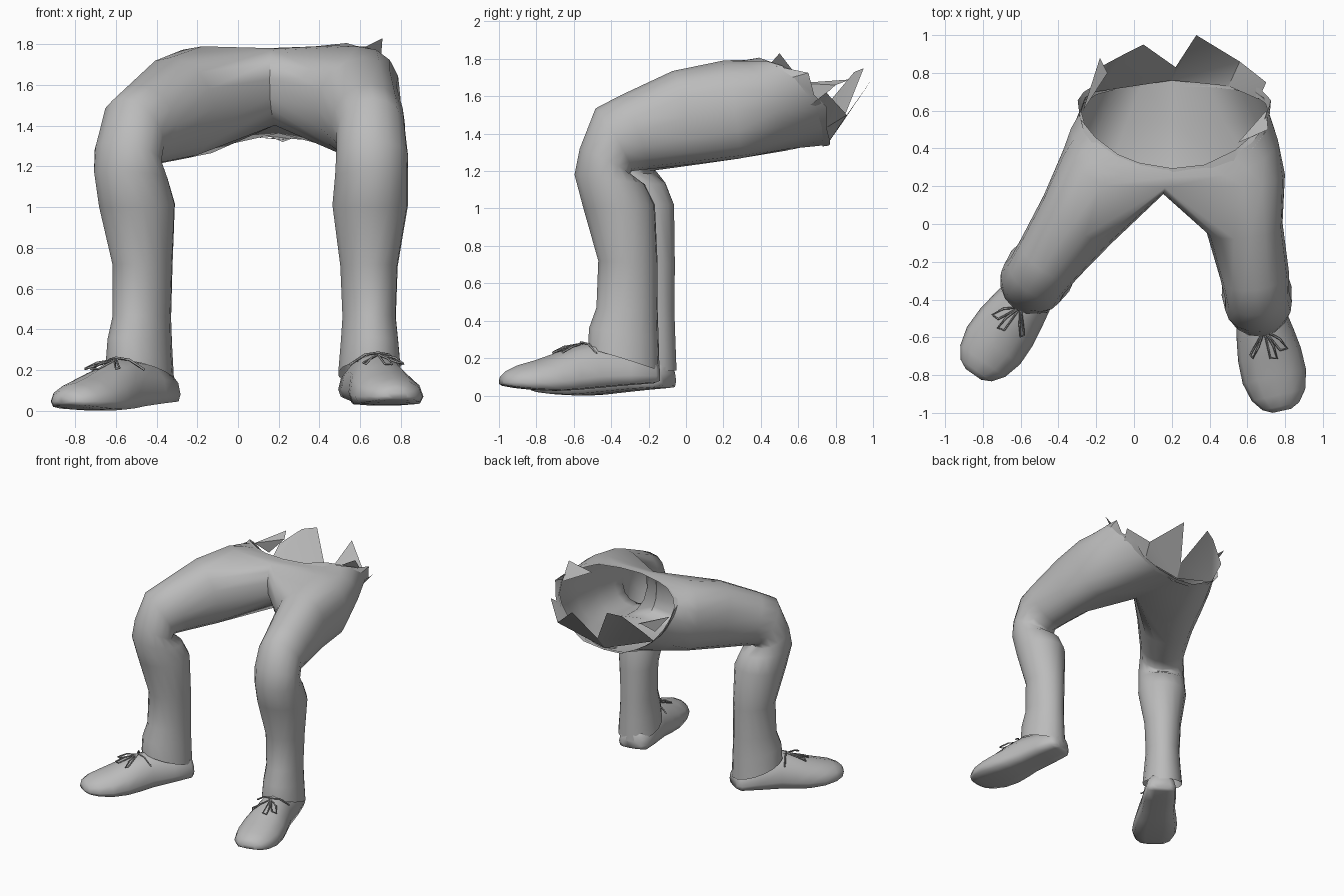
import bpy, bmesh, math, random
from mathutils import Vector

if "Cube" in bpy.data.objects:
    bpy.data.objects.remove(bpy.data.objects["Cube"])

random.seed(4)
grey = bpy.data.materials.new("plain grey")
grey.diffuse_color = (0.5, 0.5, 0.5, 1)
grey.use_nodes = True
grey.node_tree.nodes["Principled BSDF"].inputs["Base Color"].default_value = grey.diffuse_color
dark = bpy.data.materials.new("dark grey lace")
dark.diffuse_color = (0.3, 0.3, 0.3, 1)
dark.use_nodes = True
dark.node_tree.nodes["Principled BSDF"].inputs["Base Color"].default_value = dark.diffuse_color

# Legs: side sign, shin axis x, y, outward yaw, foot yaw, lift of the shoe, outer hip fullness
LEGS = {"right": (-1, -0.475, -0.22, 35, 35, 0.0, 0.96), "left": (1, 0.645, -0.32, 7, 12.5, 0.025, 0.8)}
FOOT_SHIFT = {"right": Vector((0.018, -0.015, 0)), "left": Vector((-0.01, 0, 0))}
N = 16

# Trouser rings: front (s, z), back (s, z), half width; s runs forward of the shin
RINGS = [(.205, .25, -.18, .13, .155), (.20, .36, -.175, .30, .143),
         (.16, .47, -.17, .45, .132), (.15, .72, -.17, .70, .142),
         (.23, 1.0, -.155, 1.02, .187), (.278, 1.18, -.10, 1.13, .18),
         (.25, 1.32, -.02, 1.185, .178), (.165, 1.535, -.03, 1.20, .17),
         (.03, 1.605, -.12, 1.21, .182), (-.25, 1.735, -.36, 1.237, .225),
         (-.52, 1.79, -.60, 1.265, .280)]

# Shoe sections: s, half width, bottom z, top z
SHOE = [(-.17, .075, .05, .16), (-.14, .115, .04, .20), (.0, .13, .03, .24), (.17, .135, .015, .265),
        (.28, .155, .005, .24), (.38, .17, 0, .205), (.50, .172, .005, .163),
        (.60, .145, .015, .135), (.66, .10, .025, .105), (.685, .05, .035, .08)]
SECTION = [(-.9, .03), (-.4, .0), (.4, .0), (.9, .03), (1, .25), (.88, .6), (.52, .88),
           (0, 1), (-.52, .88), (-.88, .6), (-1, .25)]


def axes(side, yaw):
    """Forward and outward directions of a leg."""
    a = math.radians(yaw)
    return (Vector((side * math.sin(a), -math.cos(a), 0)),
            Vector((side * math.cos(a), math.sin(a), 0)))


def finish(bm, name, angle=50, recalc=True):
    if recalc:
        bmesh.ops.recalc_face_normals(bm, faces=bm.faces)
    me = bpy.data.meshes.new(name)
    bm.to_mesh(me)
    bm.free()
    ob = bpy.data.objects.new(name, me)
    bpy.context.collection.objects.link(ob)
    me.materials.append(grey)
    bpy.ops.object.select_all(action='DESELECT')
    ob.select_set(True)
    bpy.context.view_layer.objects.active = ob
    bpy.ops.object.shade_smooth_by_angle(angle=math.radians(angle))
    return ob


def bridge(bm, a, b):
    n = len(a)
    for i in range(n):
        bm.faces.new((a[i], a[(i + 1) % n], b[(i + 1) % n], b[i]))


def boxy(v, e):
    return math.copysign(abs(v) ** e, v)


# Trousers: two leg tubes that share a crotch seam, then the seat up to the waist
def ring_points(leg, ring):
    side, x, y, yaw, _, _, full = leg
    fwd, out = axes(side, yaw)
    base = Vector((x, y, 0))
    f = base + fwd * ring[0] + Vector((0, 0, ring[1]))
    b = base + fwd * ring[2] + Vector((0, 0, ring[3]))
    c, v = (f + b) / 2, (f - b) / 2
    pts = []
    for k in range(N):
        co, si = (math.cos(k * math.tau / N), math.sin(k * math.tau / N))
        if ring[0] < 0 and si > 0.01:
            co, si = boxy(co, .85), boxy(si, .85) * full
        pts.append(c + v * co + out * ring[4] * si)
    return pts


bm = bmesh.new()
hips = {n: ring_points(l, RINGS[-1]) for n, l in LEGS.items()}
seam = {}
for k in range(9, 16):
    p = (hips["right"][k] + hips["left"][k]) / 2
    p.z += 0.11 * max(0, (1.55 - p.z) / 0.25)
    p.y += 0.025
    p.x -= 0.03
    seam[k] = bm.verts.new(p)
top = {}
for n, leg in LEGS.items():
    rows = [[bm.verts.new(p) for p in ring_points(leg, r)] for r in RINGS[:-1]]
    top[n] = [seam[k] if k in seam else bm.verts.new(hips[n][k]) for k in range(N)]
    rows.append(top[n])
    for a, b in zip(rows, rows[1:]):
        bridge(bm, a, b)
loop = [seam[15]] + top["left"][:9] + [seam[9]] + top["right"][8::-1]


def waist_point(j, grow=1.0):
    t = j * math.tau / 20
    q = boxy(math.cos(t), .95)
    s = boxy(math.sin(t), .9)
    return Vector((.215 + .495 * grow * s,
                   .60 - .235 * q - .075 * q * q,
                   1.57 + (.115 + .22 * q - .125 * q * q) * grow + .02 * s))


middle = [bm.verts.new(v.co.lerp(waist_point(j, 1.04), .55)) for j, v in enumerate(loop)]
waist = [bm.verts.new(waist_point(j)) for j in range(20)]
bridge(bm, loop, middle)
bridge(bm, middle, waist)
finish(bm, "trousers", 70)

# Crumpled waistband: a loose uneven strip around the opening
bm = bmesh.new()
low, high = [], []
for j in range(20):
    p = waist_point(j, 1.015)
    side = abs(math.sin(j * math.tau / 20))
    low.append(bm.verts.new(p + Vector((0, -.03, -.005))))
    high.append(bm.verts.new(p + Vector((random.uniform(-.02, .01), random.uniform(0, .06) * side + .005,
                                         random.uniform(-.03, .03) * side))))
bridge(bm, low, high)
finish(bm, "waistband", 30)

# Torn flaps standing on the rim, facing into the opening
FLAPS = [[(-.2, .70, 1.49), (.2, .76, 1.35), (.22, .83, 1.45), (.05, .95, 1.75), (-.05, .90, 1.73), (-.2, .82, 1.6)],
         [(.2, .76, 1.35), (.5, .73, 1.42), (.56, .86, 1.5), (.33, 1.0, 1.70), (.22, .83, 1.45)],
         [(.5, .73, 1.42), (.66, .66, 1.55), (.70, .75, 1.62), (.56, .86, 1.5)],
         [(.55, .43, 1.75), (.70, .60, 1.70), (.71, .50, 1.83)],
         [(-.27, .60, 1.67), (-.21, .70, 1.57), (-.14, .80, 1.66), (-.18, .88, 1.69)],
         [(.1, .74, 1.37), (.35, .74, 1.37), (.22, .74, 1.32)]]
bm = bmesh.new()
for pts in FLAPS:
    vs = [bm.verts.new(p) for p in pts]
    for i in range(1, len(vs) - 1):
        face = bm.faces.new((vs[0], vs[i], vs[i + 1]))
        face.normal_update()
        if face.normal.z < 0:
            face.normal_flip()
finish(bm, "torn_flaps", 60, False)

# Shoes with laces tied in a bow
BOW = [[(.25, 0, .25), (.31, .07, .235), (.37, .10, .205), (.37, .06, .215), (.25, 0, .25)],
       [(.25, 0, .25), (.34, .03, .23), (.41, .035, .203), (.40, .0, .205), (.25, 0, .25)],
       [(.25, 0, .25), (.33, -.05, .235), (.38, -.09, .205), (.36, -.10, .21), (.25, 0, .25)],
       [(.19, -.13, .20), (.22, -.06, .25), (.25, 0, .26), (.22, .06, .25), (.19, .13, .20)]]
for n, (side, x, y, _, yaw, lift, _) in LEGS.items():
    fwd, out = axes(side, yaw)
    base = Vector((x, y, lift)) + FOOT_SHIFT[n]
    bm = bmesh.new()
    rows = [[bm.verts.new(base + fwd * s + out * (w * u) + Vector((0, 0, z0 + (z1 - z0) * v)))
             for u, v in SECTION] for s, w, z0, z1 in SHOE]
    for a, b in zip(rows, rows[1:]):
        bridge(bm, a, b)
    bm.faces.new(rows[0])
    bm.faces.new(rows[-1])
    finish(bm, n + "_shoe", 75)

    cu = bpy.data.curves.new(n + "_laces", 'CURVE')
    cu.dimensions = '3D'
    cu.bevel_depth = 0.006
    cu.bevel_resolution = 0
    for path in BOW:
        sp = cu.splines.new('POLY')
        sp.points.add(len(path) - 1)
        for pt, (s, u, z) in zip(sp.points, path):
            pt.co = (*(base + fwd * s + out * u + Vector((0, 0, z))), 1)
    cu.materials.append(dark)
    bpy.context.collection.objects.link(bpy.data.objects.new(n + "_laces", cu))
